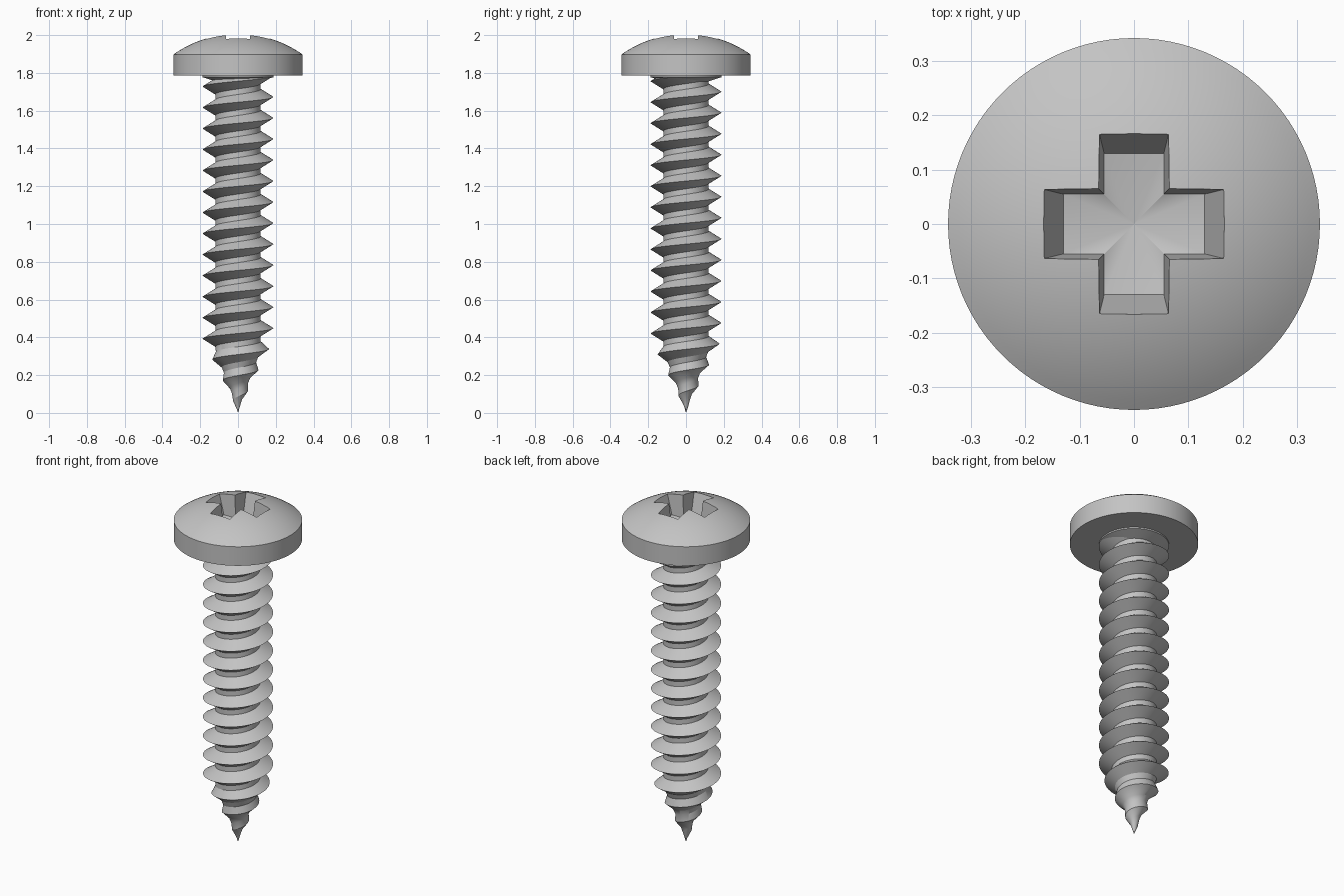
import bpy, bmesh, math

if "Cube" in bpy.data.objects:
    bpy.data.objects.remove(bpy.data.objects["Cube"], do_unlink=True)

steel = bpy.data.materials.new("grey steel")
steel.use_nodes = True
COLOR = (0.55, 0.55, 0.55, 1)
steel.diffuse_color = COLOR
steel.node_tree.nodes["Principled BSDF"].inputs["Base Color"].default_value = COLOR


def make(name, bm):
    bmesh.ops.remove_doubles(bm, verts=bm.verts[:], dist=0.0001)
    bmesh.ops.recalc_face_normals(bm, faces=bm.faces[:])
    mesh = bpy.data.meshes.new(name)
    bm.to_mesh(mesh)
    bm.free()
    mesh.materials.append(steel)
    ob = bpy.data.objects.new(name, mesh)
    bpy.context.collection.objects.link(ob)
    return ob


def activate(ob):
    bpy.ops.object.select_all(action='DESELECT')
    ob.select_set(True)
    bpy.context.view_layer.objects.active = ob


def smooth(ob):
    activate(ob)
    bpy.ops.object.shade_smooth_by_angle(angle=math.radians(28))


def lathe(name, profile, steps=96):
    bm = bmesh.new()
    vs = [bm.verts.new((r, 0, z)) for r, z in profile]
    es = [bm.edges.new(pair) for pair in zip(vs, vs[1:])]
    bmesh.ops.spin(bm, geom=vs + es, cent=(0, 0, 0), axis=(0, 0, 1),
                   angle=2 * math.pi, steps=steps)
    return make(name, bm)


# Pan head: flat underside, straight rim, spherical dome
HEAD_R, UNDER, RIM, APEX = 0.3425, 1.785, 1.897, 2.0066
rise = APEX - RIM
ball = (HEAD_R ** 2 + rise ** 2) / (2 * rise)
half = math.asin(HEAD_R / ball)
dome = [(ball * math.sin(half * (1 - i / 16)),
         APEX - ball + ball * math.cos(half * (1 - i / 16))) for i in range(17)]
head = lathe("head", [(0, UNDER), (HEAD_R, UNDER)] + dome)

# Tapered cross-shaped driver recess with a shallow conical floor
bm = bmesh.new()


def cross_ring(length, width, z):
    ring = []
    for q in range(4):
        c, s = round(math.cos(q * math.pi / 2)), round(math.sin(q * math.pi / 2))
        for x, y in ((length, -width), (length, width), (width, width)):
            ring.append(bm.verts.new((x * c - y * s, x * s + y * c, z)))
    return ring


top = cross_ring(0.188, 0.069, 2.05)
bottom = cross_ring(0.13, 0.055, 1.87)
pit = bm.verts.new((0, 0, 1.845))
bm.faces.new(top)
for i in range(12):
    j = (i + 1) % 12
    bm.faces.new((top[i], top[j], bottom[j], bottom[i]))
    bm.faces.new((bottom[i], bottom[j], pit))
cutter = make("recess_cutter", bm)
cutter.hide_render = True
cut = head.modifiers.new("recess", 'BOOLEAN')
cut.operation = 'DIFFERENCE'
cut.solver = 'EXACT'
cut.object = cutter
activate(head)
bpy.ops.object.modifier_apply(modifier=cut.name)
bpy.data.objects.remove(cutter, do_unlink=True)
smooth(head)

# Collar where the thread runs out under the head
smooth(lathe("collar", [(0.187, 1.79), (0.187, 1.777), (0.12, 1.755)], 64))

# Shank and thread: one helical sweep, tapering to the point
PITCH, CREST_Z, STEPS = 0.1113, 0.337, 64
CORE = [(0, 0), (0.07, 0.021), (0.13, 0.042), (0.2, 0.07), (0.33, 0.12), (3, 0.12)]


def core_radius(z):
    for (z0, r0), (z1, r1) in zip(CORE, CORE[1:]):
        if z <= z1:
            return r0 + (r1 - r0) * (z - z0) / (z1 - z0)


def crest_radius(z):
    return max(core_radius(z), min(0.187, 0.5 * z - 0.005))


bm = bmesh.new()
rows = []
for k in range(-5 * STEPS, 14 * STEPS):
    a = 2 * math.pi * k / STEPS
    row = []
    for offset, radius in ((0, crest_radius), (0.041, core_radius),
                           (PITCH - 0.041, core_radius)):
        z = min(max(CREST_Z + PITCH * k / STEPS + offset, 0), 1.8)
        r = radius(z)
        row.append(bm.verts.new((r * math.cos(a), r * math.sin(a), z)))
    rows.append(row)
for k in range(len(rows) - STEPS - 1):
    low = rows[k] + [rows[k + STEPS][0]]
    high = rows[k + 1] + [rows[k + STEPS + 1][0]]
    for i in range(3):
        bm.faces.new((low[i], high[i], high[i + 1], low[i + 1]))
smooth(make("threaded_shank", bm))
